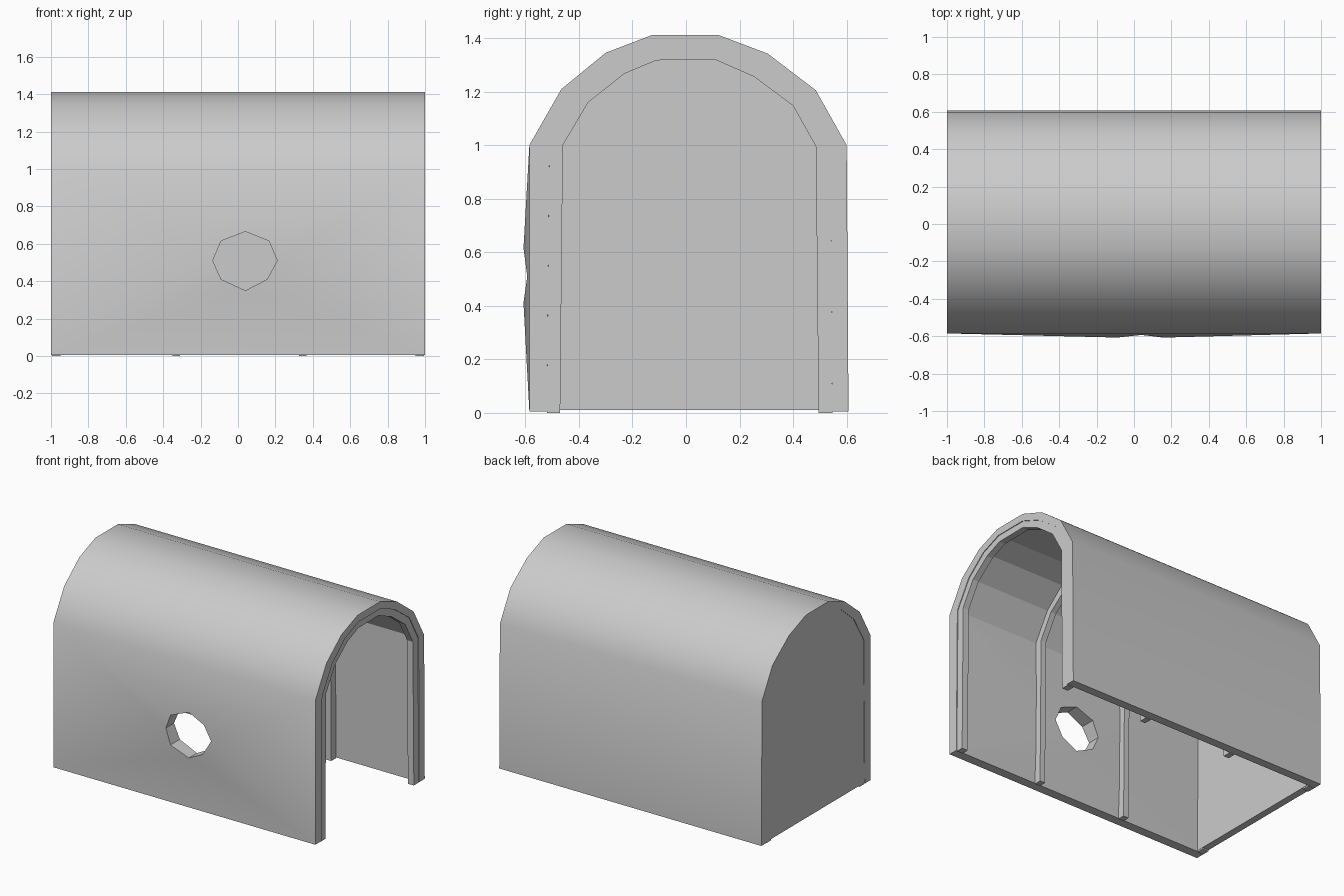
import bpy, bmesh, math

if "Cube" in bpy.data.objects:
    bpy.data.objects.remove(bpy.data.objects["Cube"])

# Cross-sections (y, z), from front foot over the arch to back foot
OUTER = [(-.585, .005), (-.585, 1), (-.465, 1.21), (-.30, 1.345), (-.125, 1.412),
         (.12, 1.412), (.305, 1.342), (.485, 1.205), (.60, 1), (.607, .005)]
INNER = [(-.52, .005), (-.51, 1), (-.40, 1.185), (-.26, 1.305), (-.115, 1.362),
         (.12, 1.362), (.275, 1.3), (.44, 1.18), (.54, 1), (.547, .005)]
RIB = [(-.47, 0), (-.46, 1), (-.365, 1.16), (-.23, 1.267), (-.11, 1.317),
       (.11, 1.319), (.255, 1.255), (.40, 1.147), (.485, .995), (.495, 0)]
# Window octagon (x, z): even entries are side middles, odd are diagonals
HOLE = [(.04, .665), (.165, .615), (.21, .51), (.155, .41),
        (.04, .35), (-.09, .41), (-.135, .51), (-.09, .615)]


def finish(bm, name, smooth=()):
    bmesh.ops.recalc_face_normals(bm, faces=bm.faces[:])
    sharp = math.radians(36)
    for f in smooth:
        f.smooth = True
    for e in bm.edges:
        if len(e.link_faces) == 2:
            e.smooth = (all(f.smooth for f in e.link_faces)
                        and e.calc_face_angle(0) < sharp)
    me = bpy.data.meshes.new(name)
    bm.to_mesh(me)
    bm.free()
    ob = bpy.data.objects.new(name, me)
    bpy.context.collection.objects.link(ob)
    return ob


def section(bm, x, profile):
    return [bm.verts.new((x, y, z)) for y, z in profile]


def hole_wall(bm, a, b, ring):
    """Fill the front wall between end sections a (left), b (right) and the window."""
    corners = [a[1], b[1], b[0], a[0]]
    faces = []
    for i in range(4):
        ca, cb = corners[i], corners[(i + 1) % 4]
        mid, da, db = ring[2 * i], ring[2 * i - 1], ring[2 * i + 1]
        for tri in ((ca, cb, mid), (ca, mid, da), (cb, db, mid)):
            faces.append(bm.faces.new(tri))
    return faces


# Vaulted shell with window in the front wall
bm = bmesh.new()
ol, orr = section(bm, -1, OUTER), section(bm, 1, OUTER)
il, ir = section(bm, -1, INNER), section(bm, 1, INNER)
outer_ring = [bm.verts.new((x, -.607 if i % 2 else -.593, z)) for i, (x, z) in enumerate(HOLE)]
inner_ring = [bm.verts.new((x, -.505, z)) for x, z in HOLE]
outside = hole_wall(bm, ol, orr, outer_ring)
hole_wall(bm, il, ir, inner_ring)
for i in range(8):
    j = (i + 1) % 8
    bm.faces.new((outer_ring[i], outer_ring[j], inner_ring[j], inner_ring[i]))
for i in range(9):
    if i:
        outside.append(bm.faces.new((ol[i], orr[i], orr[i + 1], ol[i + 1])))
        bm.faces.new((il[i], ir[i], ir[i + 1], il[i + 1]))
    for o, n in ((ol, il), (orr, ir)):
        bm.faces.new((o[i], o[i + 1], n[i + 1], n[i]))
for i in (0, 9):
    bm.faces.new((ol[i], orr[i], ir[i], il[i]))
finish(bm, "vault_shell", outside)


# Arched ribs lining the inside
def rib(name, x0, x1):
    bm = bmesh.new()
    outer = [(y, z if 0 < i < 9 else 0) for i, (y, z) in enumerate(INNER)]
    loops = [section(bm, x, p) for x, p in ((x0, outer), (x1, outer), (x1, RIB), (x0, RIB))]
    for k in range(4):
        a, b = loops[k], loops[(k + 1) % 4]
        for i in range(9):
            bm.faces.new((a[i], b[i], b[i + 1], a[i + 1]))
    for i in (0, 9):
        bm.faces.new([loop[i] for loop in loops])
    finish(bm, name)


for n, (x0, x1) in enumerate(((-.995, -.95), (-.35, -.31), (.325, .365), (.95, .995))):
    rib(f"rib_{n + 1}", x0, x1)

# Closed end wall
bm = bmesh.new()
panel = [(y, max(z, .01)) for y, z in INNER]
a, b = section(bm, -.997, panel), section(bm, -.948, panel)
bm.faces.new(a)
bm.faces.new(b)
for i in range(10):
    j = (i + 1) % 10
    bm.faces.new((a[i], a[j], b[j], b[i]))
finish(bm, "end_wall")
